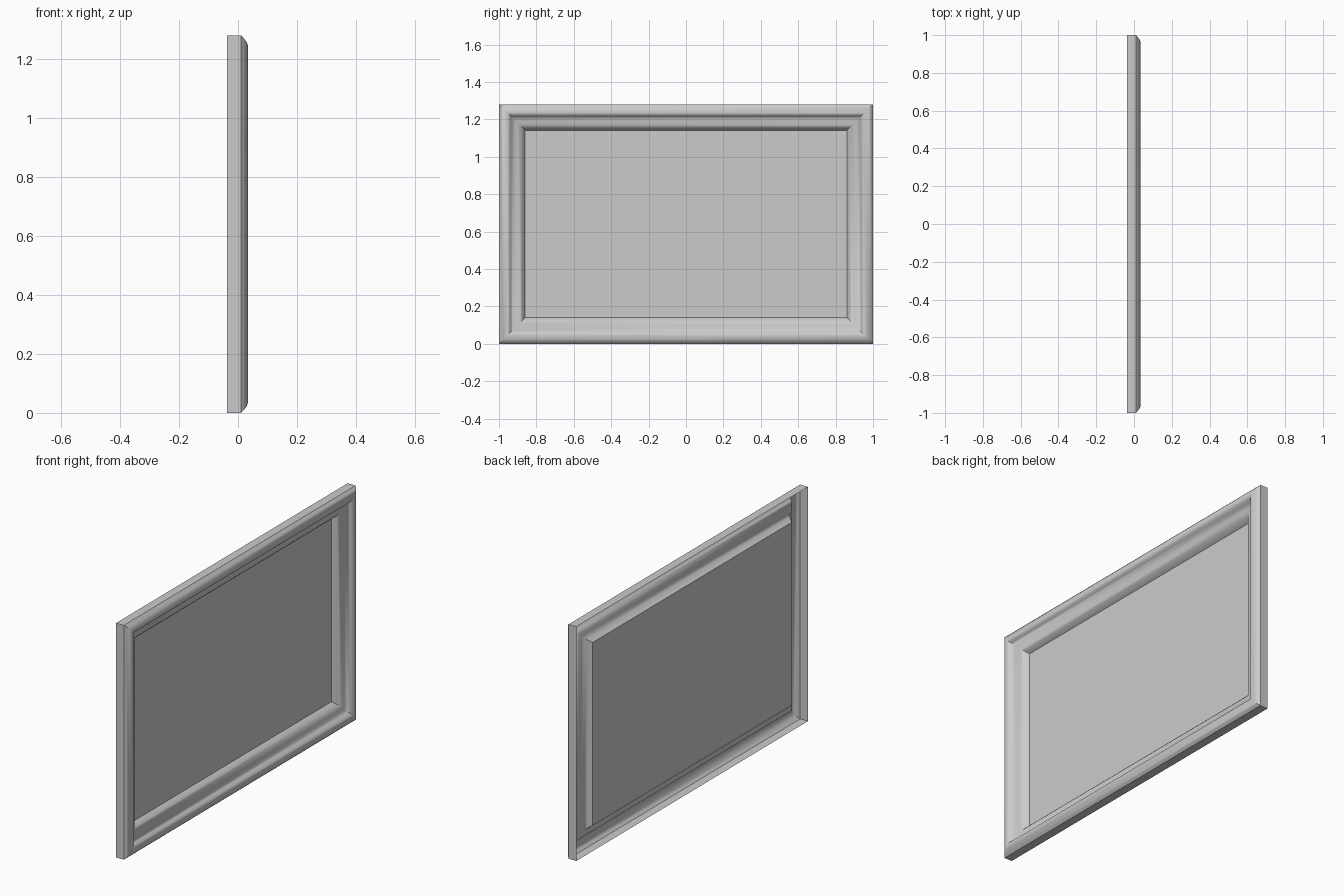
import bpy, bmesh, math

if "Cube" in bpy.data.objects:
    bpy.data.objects.remove(bpy.data.objects["Cube"])

HALF_Y, HEIGHT, BACK = 1.0, 1.28, -0.037

# Moulding profile: (inset from outer edge, depth x), open at the back
PROFILE = [(0, BACK), (0, 0.010), (0.010, 0.020), (0.022, 0.029), (0.034, 0.034),
           (0.047, 0.034), (0.056, 0.029), (0.064, 0.019), (0.072, 0.010),
           (0.084, 0.005), (0.100, 0.002), (0.113, -0.004), (0.124, -0.014),
           (0.133, -0.025), (0.140, BACK)]


def ring(bm, inset, x):
    y, lo, hi = HALF_Y - inset, inset, HEIGHT - inset
    return [bm.verts.new((x, a, b)) for a, b in ((-y, lo), (y, lo), (y, hi), (-y, hi))]


def finish(bm, name):
    mesh = bpy.data.meshes.new(name)
    bm.to_mesh(mesh)
    bm.free()
    obj = bpy.data.objects.new(name, mesh)
    bpy.context.collection.objects.link(obj)
    return obj


# Mitred frame moulding
bm = bmesh.new()
rings = [ring(bm, u, x) for u, x in PROFILE]
for a, b in zip(rings, rings[1:]):
    for i in range(4):
        j = (i + 1) % 4
        bm.faces.new((a[i], a[j], b[j], b[i]))
frame = finish(bm, "frame_moulding")
bpy.context.view_layer.objects.active = frame
frame.select_set(True)
bpy.ops.object.shade_smooth_by_angle(angle=math.radians(40))

# Flat picture panel at the back of the frame
bm = bmesh.new()
bm.faces.new(ring(bm, *PROFILE[-1]))
finish(bm, "picture_panel")
